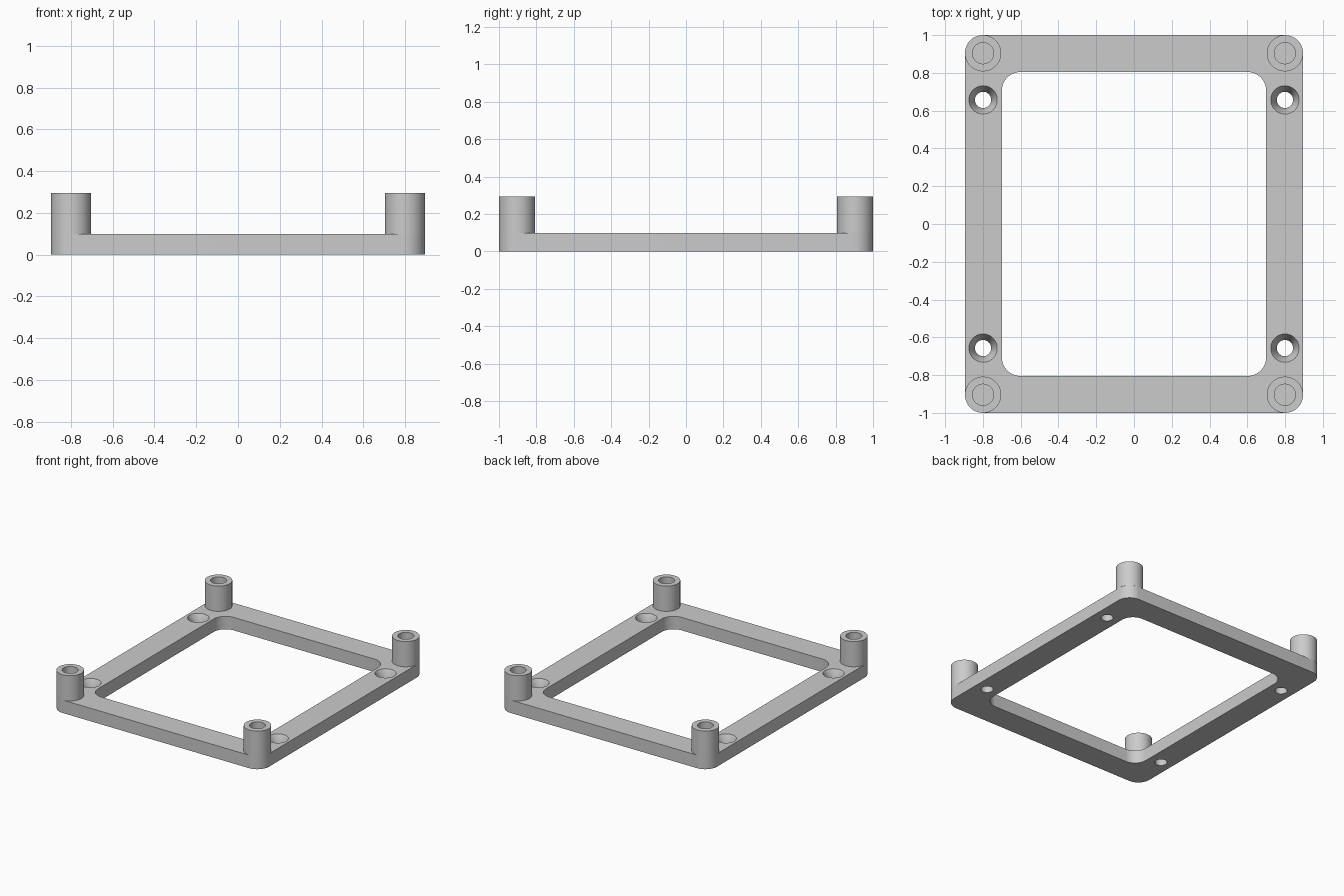
import bpy, bmesh
from math import cos, sin, pi, radians

cube = bpy.data.objects.get("Cube")
if cube:
    bpy.data.objects.remove(cube, do_unlink=True)

THICK = 0.1
HALF_X, HALF_Y = 0.895, 1.0
RAIL = 0.195
POST_X, POST_Y, POST_R, POST_TOP = 0.799, 0.904, 0.096, 0.295
BORE_R = 0.056
SCREW_X, SCREW_Y, SCREW_R, SINK_R, SINK_DEPTH = 0.799, 0.657, 0.043, 0.075, 0.06

grey = bpy.data.materials.new("light_grey")
grey.use_nodes = True
colour = (0.6, 0.6, 0.6, 1)
grey.diffuse_color = colour
grey.node_tree.nodes["Principled BSDF"].inputs["Base Color"].default_value = colour


def make_object(name, bm):
    bmesh.ops.recalc_face_normals(bm, faces=bm.faces)
    mesh = bpy.data.meshes.new(name)
    bm.to_mesh(mesh)
    bm.free()
    mesh.materials.append(grey)
    obj = bpy.data.objects.new(name, mesh)
    bpy.context.collection.objects.link(obj)
    return obj


def rounded_slab(name, hx, hy, radius, z0, z1, steps=12):
    """Rounded rectangle extruded from z0 to z1."""
    bm = bmesh.new()
    verts = []
    for i, (sx, sy) in enumerate([(1, 1), (-1, 1), (-1, -1), (1, -1)]):
        for k in range(steps + 1):
            a = (i + k / steps) * pi / 2
            verts.append(bm.verts.new((sx * (hx - radius) + radius * cos(a),
                                       sy * (hy - radius) + radius * sin(a), z0)))
    face = bm.faces.new(verts)
    top = bmesh.ops.extrude_face_region(bm, geom=[face])["geom"]
    moved = [v for v in top if isinstance(v, bmesh.types.BMVert)]
    bmesh.ops.translate(bm, verts=moved, vec=(0, 0, z1 - z0))
    return make_object(name, bm)


def lathe(name, profile, x, y, segments=48):
    """Turn a list of (radius, height) points about a vertical axis."""
    bm = bmesh.new()
    pts = [bm.verts.new((r, 0, z)) for r, z in profile]
    edges = [bm.edges.new(pair) for pair in zip(pts, pts[1:])]
    bmesh.ops.spin(bm, geom=pts + edges, cent=(0, 0, 0), axis=(0, 0, 1),
                   angle=2 * pi, steps=segments)
    bmesh.ops.remove_doubles(bm, verts=bm.verts, dist=1e-5)
    obj = make_object(name, bm)
    obj.location = (x, y, 0)
    return obj


def shade(obj):
    bpy.ops.object.select_all(action="DESELECT")
    obj.select_set(True)
    bpy.context.view_layer.objects.active = obj
    bpy.ops.object.shade_smooth_by_angle(angle=radians(30))


def cut(target, cutter):
    bpy.ops.object.select_all(action="DESELECT")
    bpy.context.view_layer.objects.active = target
    target.select_set(True)
    mod = target.modifiers.new("cut", "BOOLEAN")
    mod.operation, mod.solver, mod.object = "DIFFERENCE", "EXACT", cutter
    bpy.context.view_layer.update()
    bpy.ops.object.modifier_apply(modifier=mod.name)
    bpy.data.objects.remove(cutter, do_unlink=True)


# Base frame with its central opening
frame = rounded_slab("base_frame", HALF_X, HALF_Y, 0.1, 0, THICK)
cut(frame, rounded_slab("opening_cutter", HALF_X - RAIL, HALF_Y - RAIL, 0.1,
                        -THICK, 2 * THICK))

# Countersunk screw holes, continued above the top face at the same slope
over = 0.02
flare = SINK_R + over * (SINK_R - SCREW_R) / SINK_DEPTH
screw = [(0, -over), (SCREW_R, -over), (SCREW_R, THICK - SINK_DEPTH),
         (flare, THICK + over), (0, THICK + over)]

# Hollow corner posts standing on the frame
post = [(POST_R, THICK), (POST_R, POST_TOP), (BORE_R, POST_TOP),
        (BORE_R, THICK + 0.002), (0, THICK + 0.002)]

for sy, end in ((-1, "front"), (1, "back")):
    for sx, side in ((1, "left"), (-1, "right")):
        cut(frame, lathe("screw_cutter", screw, sx * SCREW_X, sy * SCREW_Y))
        shade(lathe(f"{end}_{side}_post", post, sx * POST_X, sy * POST_Y))
shade(frame)
